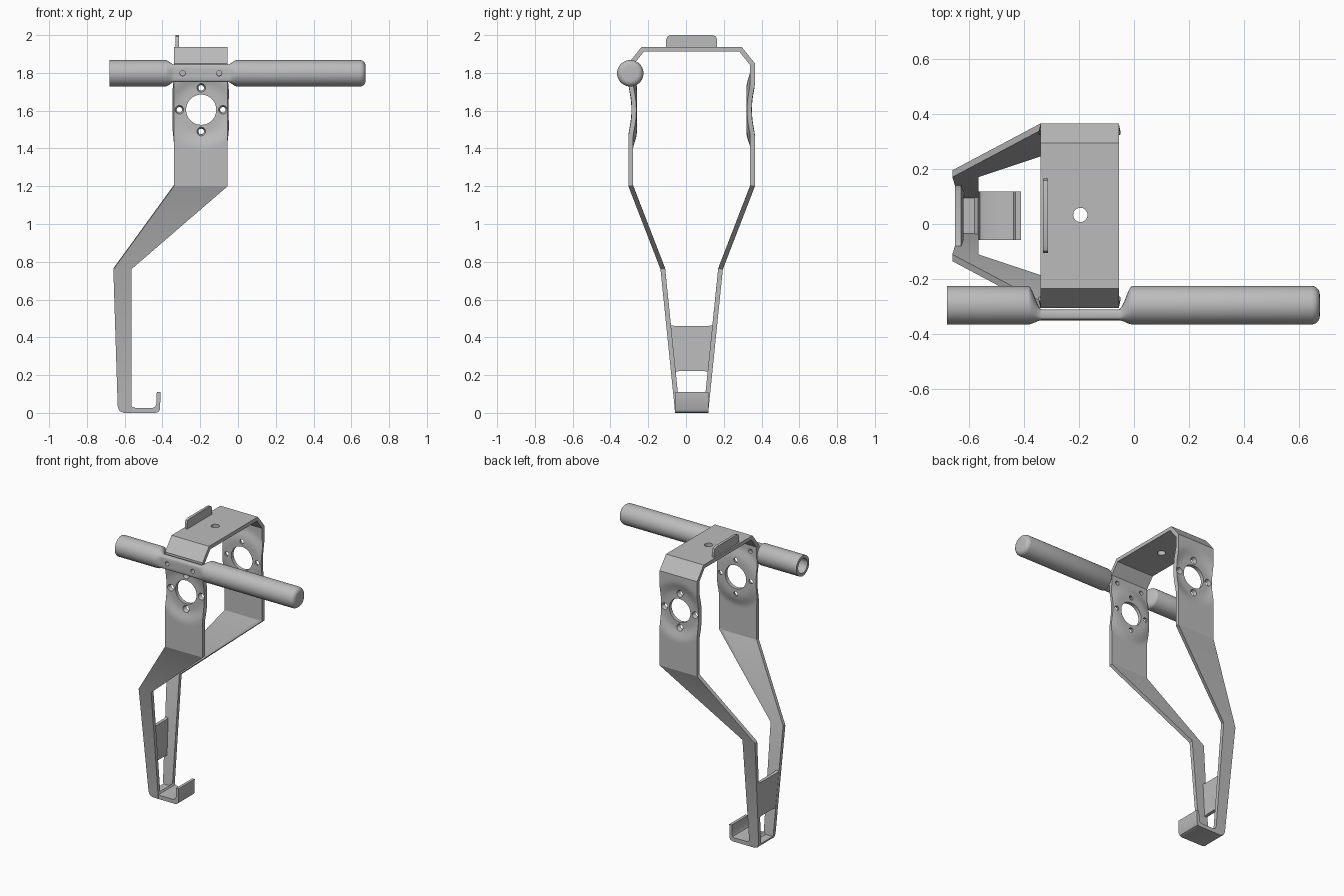
import bpy, bmesh, math
from mathutils import Vector, Matrix

cube = bpy.data.objects.get("Cube")
if cube:
    bpy.data.objects.remove(cube)

grey = bpy.data.materials.new("satin grey")
grey.use_nodes = True
grey.diffuse_color = (0.5, 0.5, 0.5, 1)
grey.node_tree.nodes["Principled BSDF"].inputs["Base Color"].default_value = (0.5, 0.5, 0.5, 1)

YC = 0.03               # middle of the frame, front to back
THICK = 0.025           # sheet thickness
HX, HZ = -0.195, 1.605  # centre of the big side holes


def make(name, bm):
    bmesh.ops.recalc_face_normals(bm, faces=bm.faces[:])
    me = bpy.data.meshes.new(name)
    bm.to_mesh(me)
    bm.free()
    ob = bpy.data.objects.new(name, me)
    bpy.context.collection.objects.link(ob)
    me.materials.append(grey)
    return ob


def activate(ob):
    bpy.ops.object.select_all(action='DESELECT')
    ob.select_set(True)
    bpy.context.view_layer.objects.active = ob


def smooth(ob, angle=30):
    activate(ob)
    bpy.ops.object.shade_smooth_by_angle(angle=math.radians(angle))


def prism(name, pts, offset):
    """Extrude a closed outline along an offset."""
    bm = bmesh.new()
    face = bm.faces.new([bm.verts.new(p) for p in pts])
    ext = bmesh.ops.extrude_face_region(bm, geom=[face])
    moved = [g for g in ext["geom"] if isinstance(g, bmesh.types.BMVert)]
    bmesh.ops.translate(bm, verts=moved, vec=offset)
    ob = make(name, bm)
    smooth(ob)
    return ob


def drill(bm, start, end, r1, r2, seg=24):
    """Add a round cutter between two points."""
    a, b = Vector(start), Vector(end)
    rot = (b - a).to_track_quat('Z', 'Y').to_matrix().to_4x4()
    bmesh.ops.create_cone(bm, cap_ends=True, segments=seg, radius1=r1, radius2=r2,
                          depth=(b - a).length, matrix=Matrix.Translation((a + b) / 2) @ rot)


def cut(ob, bm):
    tool = make("hole_cutter", bm)
    tool.hide_render = True
    mod = ob.modifiers.new("holes", 'BOOLEAN')
    mod.operation, mod.solver, mod.object = 'DIFFERENCE', 'EXACT', tool
    activate(ob)
    bpy.ops.object.modifier_apply(modifier=mod.name)
    bpy.data.objects.remove(tool)


# Bent strap: rows of (distance from middle, height, x start, x end)
X0, X1 = -0.34, -0.055
rows = [(0.265, 1.9375, X0, X1)]
N = 36
rows += [(0.335, 1.85 - 0.65 * i / N, X0, X1) for i in range(N + 1)]
rows += [(0.165, 0.76, -0.66, -0.565), (0.091, 0.035, -0.637, -0.565),
         (0.089, 0.01, -0.628, -0.565), (0.0875, 0.0, -0.605, -0.565)]


def dish(x, z):
    """Shallow pressed dish around the big hole."""
    t = (math.hypot(x - HX, z - HZ) - 0.12) / 0.085
    t = min(1, max(0, t))
    return 0.02 * (1 - t * t * (3 - 2 * t))


COLS = 18
bm = bmesh.new()
grid = []
for side, seq in ((-1, rows[::-1]), (1, rows)):
    for d, z, a, b in seq:
        line = []
        for c in range(COLS + 1):
            x = a + (b - a) * c / COLS
            line.append(bm.verts.new((x, YC + side * (d - dish(x, z)), z)))
        grid.append(line)
for r0, r1 in zip(grid, grid[1:]):
    for c in range(COLS):
        bm.faces.new((r0[c], r0[c + 1], r1[c + 1], r1[c]))
bmesh.ops.recalc_face_normals(bm, faces=bm.faces[:])
bm.faces.ensure_lookup_table()
top = max(bm.faces, key=lambda f: f.calc_center_median().z)
if top.normal.z < 0:
    bmesh.ops.reverse_faces(bm, faces=bm.faces[:])
# thicken inward
inner = {}
for v in bm.verts:
    v.normal_update()
for v in list(bm.verts):
    inner[v] = bm.verts.new(v.co - v.normal * THICK * v.calc_shell_factor())
for f in list(bm.faces):
    bm.faces.new([inner[v] for v in reversed(f.verts)])
for e in [e for e in bm.edges if e.is_boundary and e.verts[0] in inner and e.verts[1] in inner]:
    a, b = e.verts
    bm.faces.new((a, b, inner[b], inner[a]))
strap = make("bent_strap", bm)

# Side holes with countersunk screw holes, bar bolts and top hole
holes = bmesh.new()
for s in (-1, 1):
    def at(d):
        return YC + s * d
    drill(holes, (HX, at(0.4), HZ), (HX, at(0.2), HZ), 0.08, 0.08, 48)
    for dx, dz in ((1, 0), (-1, 0), (0, 1), (0, -1)):
        x, z = HX + 0.115 * dx, HZ + 0.115 * dz
        drill(holes, (x, at(0.34), z), (x, at(0.27), z), 0.031, 0.008, 20)
BOLTS = (-0.293, -0.1)
for x in BOLTS:
    drill(holes, (x, -0.4, 1.8), (x, -0.2, 1.8), 0.014, 0.014, 20)
drill(holes, (HX, 0.033, 2.1), (HX, 0.033, 1.8), 0.026, 0.026)
cut(strap, holes)
smooth(strap, 20)

# Handle bar: round, pinched flat where it meets the strap
BY, BZ, R = -0.295, 1.798, 0.07


def ramp(x, a, b):
    t = min(1, max(0, (x - a) / (b - a)))
    return t * t * (3 - 2 * t)


def section(x, r, flat, seg=40):
    pts = []
    for i in range(seg):
        c, s = math.cos(2 * math.pi * i / seg), math.sin(2 * math.pi * i / seg)
        fc, fs = (math.copysign(abs(k) ** 0.5, k) for k in (c, s))
        y = (BY + r * c) * (1 - flat) + (-0.33 + 0.02 * fc) * flat
        z = BZ + r * s * (1 - flat) + 0.046 * fs * flat
        pts.append((x, y, z))
    return pts


rings = [section(-0.42, 0.05, 0), section(-0.68, 0.05, 0), section(-0.68, R, 0)]
for a, b, flip in ((-0.385, -0.335, 0), (-0.055, -0.005, 1)):
    for i in range(11):
        x = a + (b - a) * i / 10
        t = ramp(x, a, b)
        rings.append(section(x, R, 1 - t if flip else t))
for i in range(7):
    q = math.pi / 2 * i / 6
    rings.append(section(0.645 + 0.03 * math.sin(q), R - 0.03 * (1 - math.cos(q)), 0))
bm = bmesh.new()
loops = [[bm.verts.new(p) for p in ring] for ring in rings]
for l0, l1 in zip(loops, loops[1:]):
    for i in range(len(l0)):
        j = (i + 1) % len(l0)
        bm.faces.new((l0[i], l0[j], l1[j], l1[i]))
bm.faces.new(loops[0])
bm.faces.new(loops[-1])
bar = make("handle_bar", bm)
holes = bmesh.new()
for x in BOLTS:
    drill(holes, (x, -0.4, BZ), (x, -0.2, BZ), 0.014, 0.014, 20)
cut(bar, holes)
smooth(bar, 35)

# Upright tab on top
tab = [(-0.105, 1.925), (-0.105, 1.975), (-0.098, 1.993), (-0.08, 2.0)]
tab += [(2 * YC - y, z) for y, z in reversed(tab)]
prism("top_tab", [(-0.33, y, z) for y, z in tab], (0.018, 0, 0))

# Cross plate between the lower legs, with filleted corners


def half_width(z):
    return 0.0875 + 0.0775 * z / 0.76 - 0.008


edge = [(0.04, 0.46), (0.015, 0.465), (0.004, 0.473), (0, 0.488),
        (0, 0.198), (0.006, 0.21), (0.018, 0.218), (0.04, 0.222)]
web = [(half_width(z) - inset, z) for inset, z in edge]
web = [(YC + w, z) for w, z in web] + [(YC - w, z) for w, z in reversed(web)]
prism("cross_plate", [(-0.66 + 0.0345 * (0.76 - z), y, z) for y, z in web], (0.022, 0, 0))

# Foot plate with upturned hook lip
foot = [(-0.605, 0), (-0.435, 0), (-0.42, 0.006), (-0.412, 0.02), (-0.411, 0.11),
        (-0.43, 0.11), (-0.432, 0.045), (-0.438, 0.033), (-0.45, 0.027),
        (-0.545, 0.027), (-0.56, 0.032), (-0.567, 0.045), (-0.58, 0.027),
        (-0.634, 0.027), (-0.626, 0.01)]
prism("foot_hook", [(x, YC - 0.088, z) for x, z in foot], (0, 0.176, 0))
